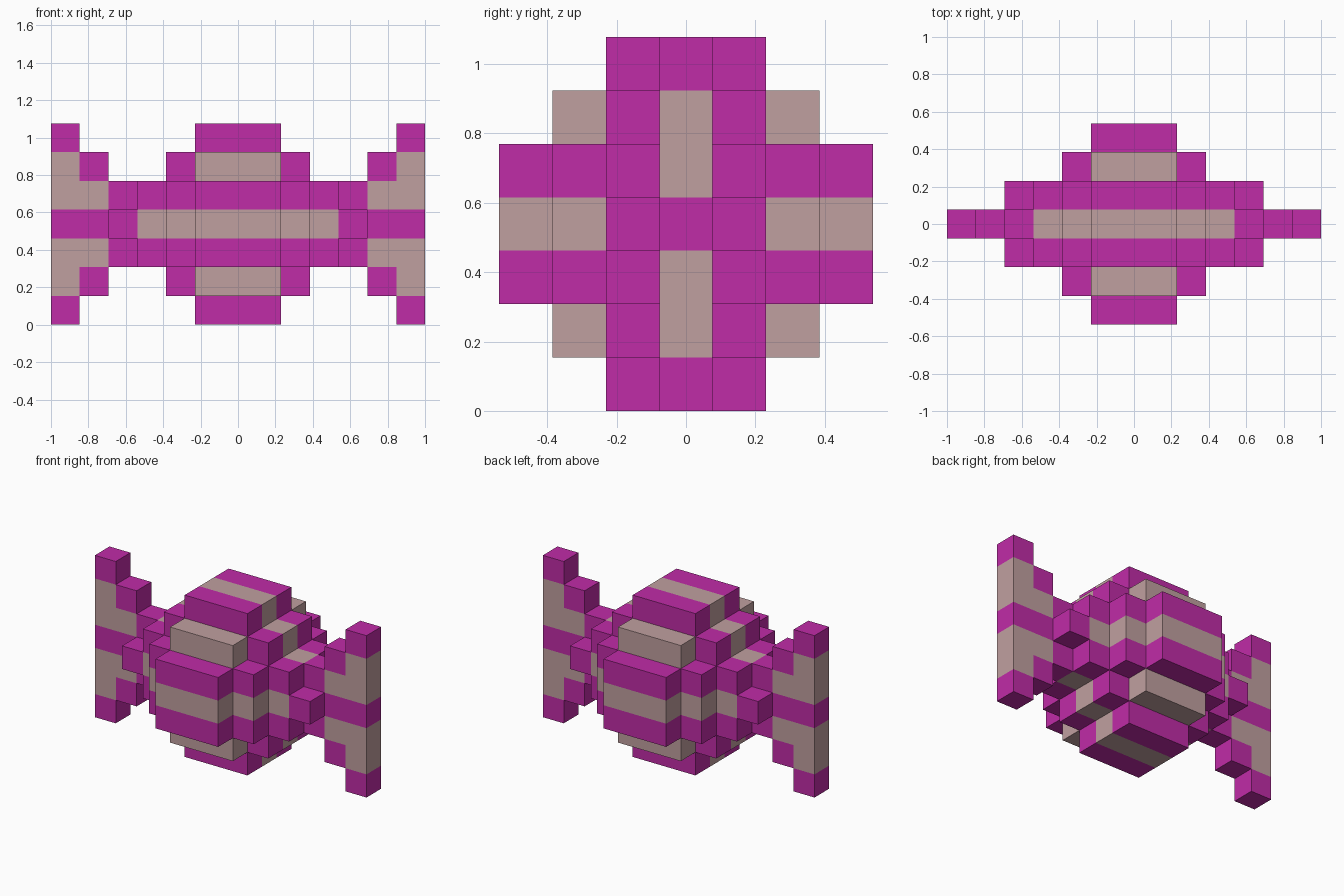
import bpy
import bmesh
from mathutils import Vector

cube = bpy.data.objects.get("Cube")
if cube:
    bpy.data.objects.remove(cube, do_unlink=True)

U = 2 / 13                       # block size: the model is 13 blocks long
CENTRE = Vector((0, 0, 3.5 * U))


def make_material(name, rgb):
    mat = bpy.data.materials.new(name)
    mat.use_nodes = True
    mat.diffuse_color = (*rgb, 1)
    bsdf = mat.node_tree.nodes["Principled BSDF"]
    bsdf.inputs["Base Color"].default_value = (*rgb, 1)
    bsdf.inputs["Roughness"].default_value = 0.8
    return mat


MATERIALS = [make_material("magenta", (0.53, 0.025, 0.39)),
             make_material("dusty_beige", (0.53, 0.35, 0.35))]
MAGENTA, BEIGE = 0, 1


def slab(x, half_widths):
    """Blocks of one slice; half_widths[|z|] is the reach along y."""
    n = len(half_widths) - 1
    return [(x, y, z) for z in range(-n, n + 1)
            for y in range(-half_widths[abs(z)], half_widths[abs(z)] + 1)]


# Round sweet: stepped slices, striped along its middle lines
body = {}
for x in range(-3, 4):
    profile = {3: (1, 1), 2: (2, 2, 1)}.get(abs(x), (3, 3, 2, 1))
    for x, y, z in slab(x, profile):
        striped = y == 0 or z == 0 or abs(y) == abs(z) == 2
        body[x, y, z] = BEIGE if striped else MAGENTA

parts = {"sweet_body": body}
for side, name in ((1, "left"), (-1, "right")):
    # Pinched wrapper: a cross of five blocks
    parts[name + "_wrapper_twist"] = {c: MAGENTA for c in slab(4 * side, (1, 0))}
    # Flared wrapper end: two thin columns, the outer one taller
    parts[name + "_wrapper_fan"] = {
        (x * side, 0, z): BEIGE if 0 < abs(z) < x - 3 else MAGENTA
        for x in (5, 6) for z in range(3 - x, x - 2)}

solid = set().union(*parts.values())
AXES = [Vector(v) for v in ((1, 0, 0), (0, 1, 0), (0, 0, 1))]


def build(name, cells):
    """Outer skin of the blocks, merged into large flat faces per colour."""
    bm = bmesh.new()
    for cell, colour in cells.items():
        c = Vector(cell)
        for i in range(3):
            for s in (1, -1):
                n = AXES[i] * s
                if tuple(int(v) for v in c + n) in solid:
                    continue
                a, b = AXES[(i + 1) % 3] / 2, AXES[(i + 2) % 3] * s / 2
                m = c + n / 2
                face = bm.faces.new([bm.verts.new(p * U + CENTRE) for p in
                                     (m - a - b, m + a - b, m + a + b, m - a + b)])
                face.material_index = colour
    bmesh.ops.remove_doubles(bm, verts=bm.verts, dist=U * 0.01)
    bmesh.ops.dissolve_limit(bm, angle_limit=0.01, verts=bm.verts, edges=bm.edges,
                             delimit={'MATERIAL'})
    mesh = bpy.data.meshes.new(name)
    bm.to_mesh(mesh)
    bm.free()
    for mat in MATERIALS:
        mesh.materials.append(mat)
    bpy.context.scene.collection.objects.link(bpy.data.objects.new(name, mesh))


for part_name, part_cells in parts.items():
    build(part_name, part_cells)
